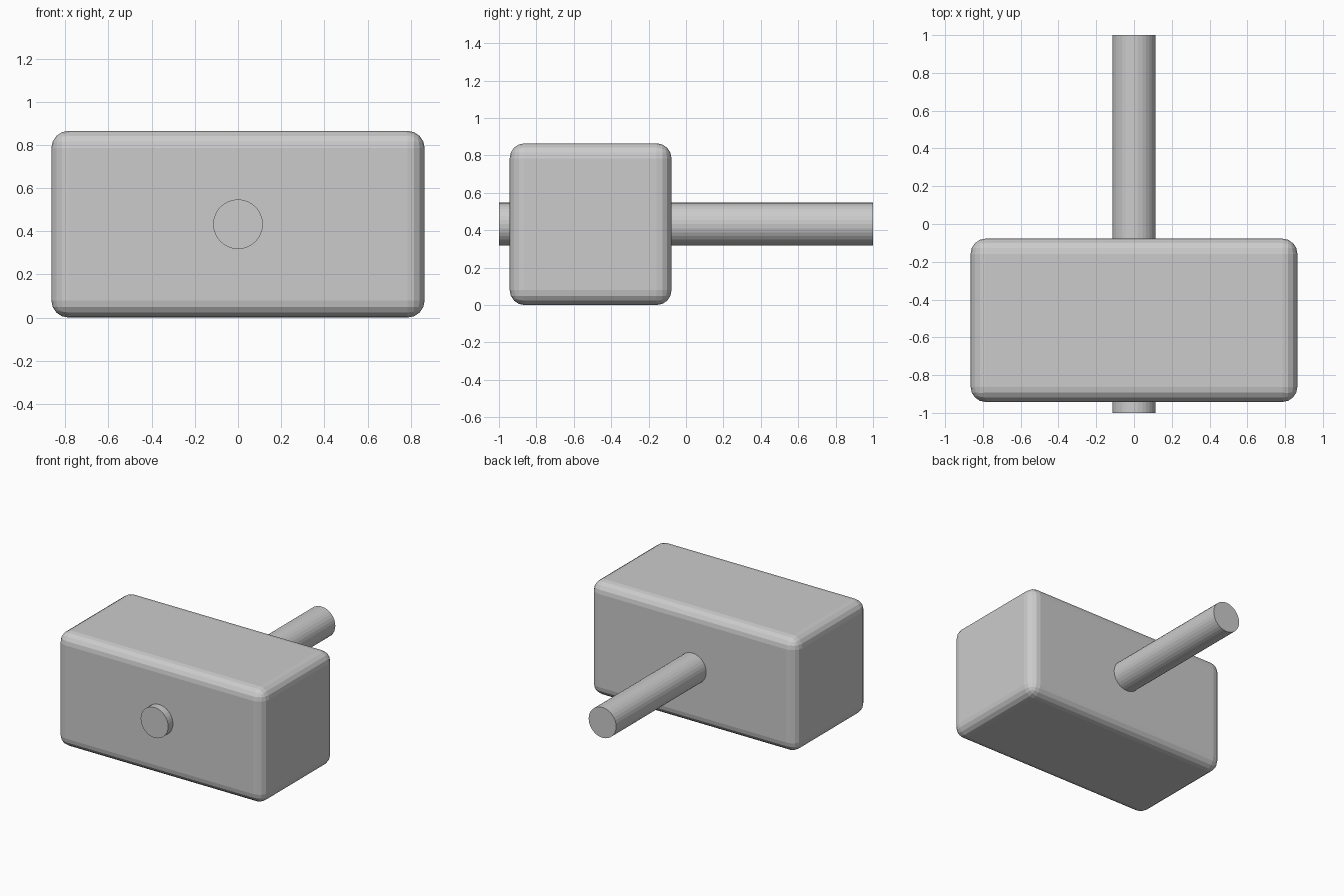
import bpy
import math

if "Cube" in bpy.data.objects:
    bpy.data.objects.remove(bpy.data.objects["Cube"])

HEAD_LENGTH = 1.73
HEAD_SIDE = 0.865
CENTRE_Z = HEAD_SIDE / 2

# Hammer head: a long block with rounded edges
bpy.ops.mesh.primitive_cube_add(size=1, location=(0, -0.51, CENTRE_Z))
head = bpy.context.object
head.name = "hammer_head"
head.scale = (HEAD_LENGTH, HEAD_SIDE, HEAD_SIDE)
bpy.ops.object.transform_apply(location=False, rotation=False, scale=True)
bevel = head.modifiers.new("rounded_edges", 'BEVEL')
bevel.width = 0.08
bevel.segments = 4

# Handle: a round bar running right through the head
bpy.ops.mesh.primitive_cylinder_add(vertices=32, radius=0.115, depth=2,
                                    location=(0, 0, CENTRE_Z),
                                    rotation=(math.pi / 2, 0, 0))
bpy.context.object.name = "handle"
